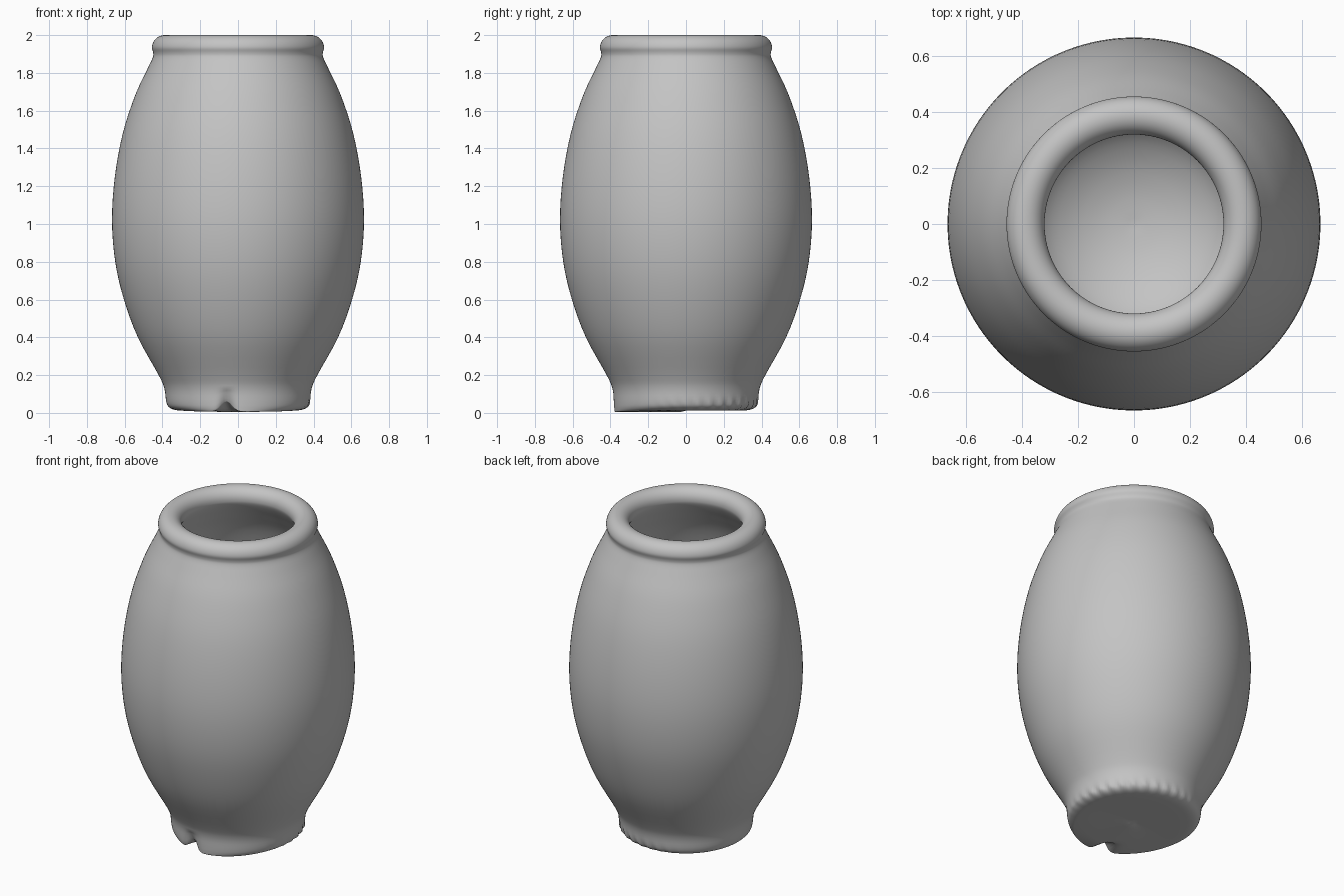
import bpy
import bmesh
import math
from mathutils import Vector

SEGMENTS = 160
STEPS = 4

cube = bpy.data.objects.get("Cube")
if cube:
    bpy.data.objects.remove(cube)

# Single clay colour
clay = bpy.data.materials.new("grey clay")
clay.use_nodes = True
colour = (0.55, 0.55, 0.55, 1)
clay.diffuse_color = colour
clay.node_tree.nodes["Principled BSDF"].inputs["Base Color"].default_value = colour

# Profile as (radius, height): foot, belly, neck
outer = [(0.0, 0.012), (0.15, 0.012), (0.27, 0.012), (0.33, 0.015), (0.365, 0.03),
         (0.38, 0.06), (0.39, 0.13), (0.42, 0.2), (0.53, 0.4), (0.604, 0.6),
         (0.65, 0.8), (0.667, 1.02), (0.652, 1.25), (0.61, 1.48), (0.545, 1.68),
         (0.48, 1.82), (0.452, 1.88), (0.449, 1.905)]
# Rolled lip, then the wall inside down to a bowl-shaped floor
lip = [(0.388 + 0.068 * math.cos(math.radians(a)), 1.932 + 0.068 * math.sin(math.radians(a)))
       for a in range(0, 210, 20)]
inner = [(0.345, 1.87), (0.39, 1.8), (0.46, 1.68), (0.53, 1.48), (0.575, 1.25),
         (0.587, 1.02), (0.57, 0.8), (0.52, 0.6), (0.44, 0.4), (0.34, 0.23),
         (0.24, 0.15), (0.12, 0.105), (0.0, 0.09)]


def smooth_path(points):
    """Catmull-Rom curve through the profile points."""
    pts = [Vector(p) for p in points]
    path = []
    for i in range(len(pts) - 1):
        a, b, c, d = (pts[max(i - 1, 0)], pts[i], pts[i + 1], pts[min(i + 2, len(pts) - 1)])
        for s in range(STEPS):
            t = s / STEPS
            path.append(0.5 * (2 * b + (c - a) * t + (2 * a - 5 * b + 4 * c - d) * t * t
                               + (3 * b - a - 3 * c + d) * t ** 3))
    return path + [pts[-1]]


def shape_foot(r, z, angle):
    """Uneven foot: crisp front edge, scalloped back corner, notch at the front."""
    front = max(0, -math.sin(angle)) ** 2
    low = max(0, 1 - z / 0.13)
    if r > 0.3:
        r += (0.385 - r) * front * low
    z -= 0.008 * front * low
    # Scallops
    corner = max(0, math.cos(angle - math.radians(45))) ** 2
    if r > 0.3:
        band = math.exp(-((z - 0.04) / 0.03) ** 2)
        r += 0.007 * corner * band * math.sin(angle * 36 + z * 40)
    # Notch
    x, y = r * math.cos(angle), r * math.sin(angle)
    if y < 0:
        dent = math.exp(-((x + 0.06) / 0.04) ** 2) * low
        depth = min(1, max(0, (r - 0.26) / 0.1))
        z += 0.06 * dent * depth
        y += 0.03 * dent * depth
    return x, y, max(z, 0)


# Lathe the vase
path = smooth_path(outer + lip + inner)
foot_end = STEPS * 7
bm = bmesh.new()
rings = []
for i, (r, z) in enumerate(path[1:-1]):
    ring = []
    for s in range(SEGMENTS):
        angle = math.tau * s / SEGMENTS
        if i < foot_end:
            co = shape_foot(r, z, angle)
        else:
            co = (r * math.cos(angle), r * math.sin(angle), z)
        ring.append(bm.verts.new(co))
    rings.append(ring)
bottom = bm.verts.new((0, 0, path[0].y))
floor = bm.verts.new((0, 0, path[-1].y))
for s in range(SEGMENTS):
    n = (s + 1) % SEGMENTS
    bm.faces.new((bottom, rings[0][n], rings[0][s]))
    bm.faces.new((floor, rings[-1][s], rings[-1][n]))
    for low_ring, high_ring in zip(rings, rings[1:]):
        bm.faces.new((low_ring[s], low_ring[n], high_ring[n], high_ring[s]))
bmesh.ops.recalc_face_normals(bm, faces=bm.faces)

mesh = bpy.data.meshes.new("vase")
bm.to_mesh(mesh)
bm.free()
mesh.materials.append(clay)
vase = bpy.data.objects.new("vase", mesh)
bpy.context.collection.objects.link(vase)

bpy.context.view_layer.objects.active = vase
vase.select_set(True)
bpy.ops.object.shade_smooth_by_angle(angle=math.radians(50))
